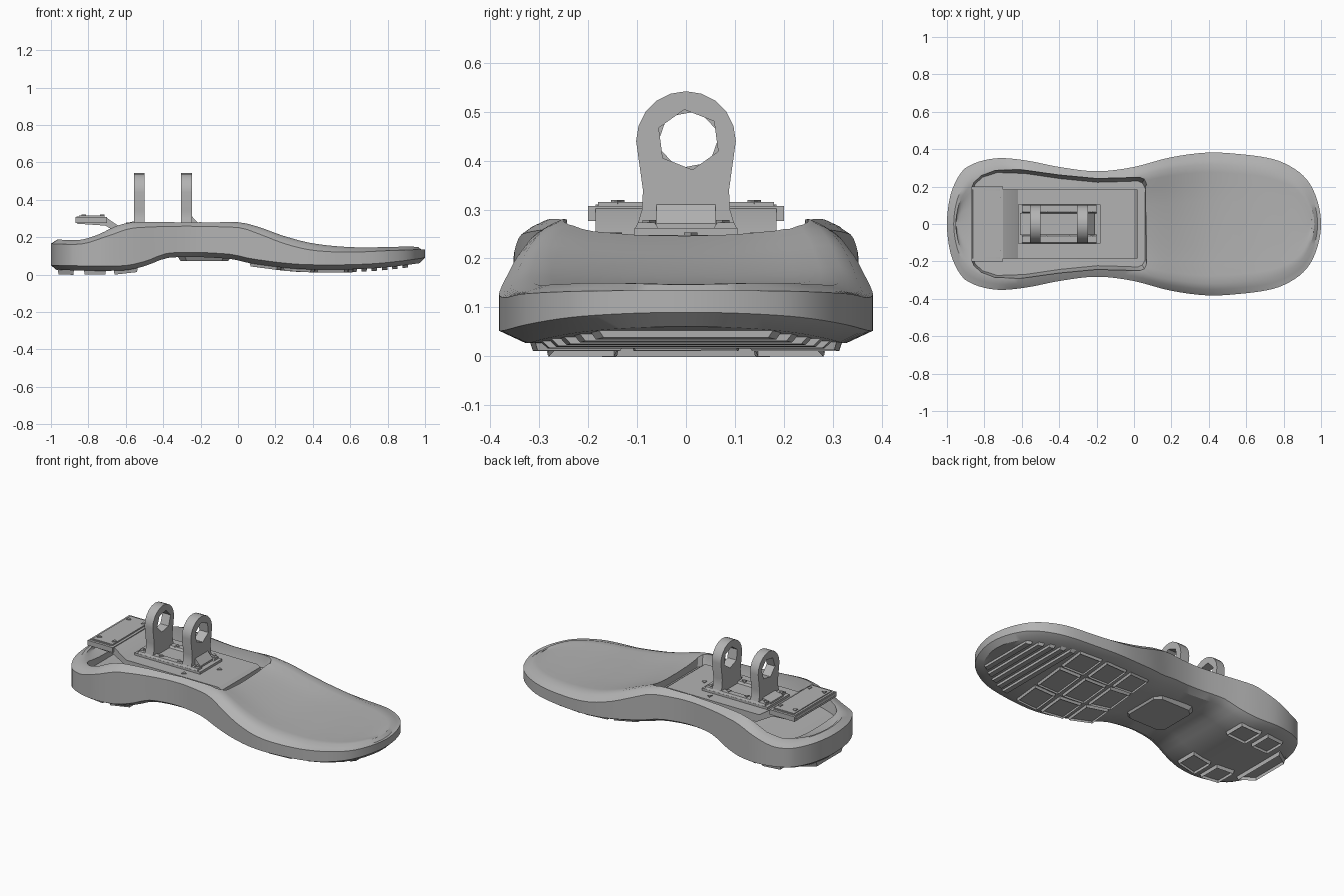
import bpy, bmesh
from math import pi, cos, sin, sqrt
from mathutils import Vector

if "Cube" in bpy.data.objects:
    bpy.data.objects.remove(bpy.data.objects["Cube"])

grey = bpy.data.materials.new("plain_grey")
grey.use_nodes = True
GREY = (0.45, 0.45, 0.45, 1)
grey.diffuse_color = GREY
grey.node_tree.nodes["Principled BSDF"].inputs["Base Color"].default_value = GREY


def curve(table, x):
    """Smooth interpolation through (x, value) pairs."""
    n = len(table)
    x = min(max(x, table[0][0]), table[-1][0])
    i = next(k for k in range(n - 1) if x <= table[k + 1][0])

    def slope(k):
        a, b = table[max(k - 1, 0)], table[min(k + 1, n - 1)]
        return (b[1] - a[1]) / (b[0] - a[0])
    (x0, v0), (x1, v1) = table[i], table[i + 1]
    h = x1 - x0
    t = (x - x0) / h
    return (v0 * (1 + 2 * t) * (1 - t) ** 2 + slope(i) * h * t * (1 - t) ** 2
            + v1 * t * t * (3 - 2 * t) + slope(i + 1) * h * t * t * (t - 1))


# Sole shape: half width, rim height, side crease height, underside height
WIDTH = [(-1, 0), (-.97, .19), (-.9, .3), (-.75, .35), (-.6, .343), (-.4, .305), (-.2, .282),
         (0, .305), (.2, .357), (.4, .382), (.6, .37), (.75, .345), (.85, .3), (.93, .23), (1, 0)]
SQUARED = [(x, w * w) for x, w in WIDTH]
RIM = [(-1, .19), (-.85, .185), (-.75, .213), (-.65, .26), (-.56, .28), (0, .28), (.1, .258),
       (.25, .205), (.4, .167), (.6, .147), (.8, .147), (.92, .15), (1, .143)]
CREASE = [(-1, .165), (-.83, .165), (-.7, .205), (-.55, .25), (0, .252), (.1, .222),
          (.25, .165), (.4, .13), (.6, .12), (.8, .128), (1, .135)]
UNDER = [(-1, .025), (-.62, .022), (-.5, .045), (-.37, .09), (-.05, .085), (.07, .06),
         (.3, .032), (.5, .027), (.7, .032), (.85, .045), (1, .065)]


def width(x):
    return sqrt(max(curve(SQUARED, x), 0))


def finish(name, bm, angle=30):
    bmesh.ops.remove_doubles(bm, verts=bm.verts, dist=0.0003)
    bmesh.ops.recalc_face_normals(bm, faces=bm.faces)
    me = bpy.data.meshes.new(name)
    bm.to_mesh(me)
    bm.free()
    me.materials.append(grey)
    ob = bpy.data.objects.new(name, me)
    bpy.context.collection.objects.link(ob)
    smooth(ob, angle)
    return ob


def smooth(ob, angle):
    bpy.ops.object.select_all(action='DESELECT')
    ob.select_set(True)
    bpy.context.view_layer.objects.active = ob
    bpy.ops.object.shade_smooth_by_angle(angle=angle * pi / 180)


def loft(name, rings, caps=True, angle=30):
    bm = bmesh.new()
    rows = [[bm.verts.new(p) for p in ring] for ring in rings]
    n = len(rows[0])
    for a, b in zip(rows, rows[1:]):
        for j in range(n):
            bm.faces.new((a[j], a[(j + 1) % n], b[(j + 1) % n], b[j]))
    if caps:
        bm.faces.new(rows[0])
        bm.faces.new(rows[-1])
    return finish(name, bm, angle)


def prism(name, pts, axis, lo, hi, angle=30):
    """Extrude a 2D profile along x, y or z."""
    place = {'x': lambda p, d: (d, p[0], p[1]), 'y': lambda p, d: (p[0], d, p[1]),
             'z': lambda p, d: (p[0], p[1], d)}[axis]
    return loft(name, [[place(p, d) for p in pts] for d in (lo, hi)], True, angle)


def box(name, x0, x1, y0, y1, z0, z1):
    return prism(name, [(x0, y0), (x1, y0), (x1, y1), (x0, y1)], 'z', z0, z1)


def cut(ob, cutter, angle=30):
    mod = ob.modifiers.new("cut", 'BOOLEAN')
    mod.operation, mod.solver, mod.object = 'DIFFERENCE', 'EXACT', cutter
    bpy.context.view_layer.update()
    me = bpy.data.meshes.new_from_object(ob.evaluated_get(bpy.context.evaluated_depsgraph_get()))
    ob.modifiers.clear()
    ob.data = me
    bpy.data.objects.remove(cutter)
    smooth(ob, angle)


# Sole body, lofted from heel to toe
def sole_ring(x):
    w = width(x)

    def pt(inset, f, z):
        px = x * (1 - inset * .6)
        return px, w * (1 - inset * 2.8) * f, z(px)
    dish = lambda k: lambda px: curve(RIM, px) - k * (.022 if px < .1 else max(.004, .022 - .04 * (px - .1)))
    under = lambda px: curve(UNDER, px)
    half = [pt(.05, .5, under), pt(.05, 1, under), pt(0, 1, lambda px: under(px) + .025),
            pt(0, 1, lambda px: curve(CREASE, px)), pt(.03, 1, lambda px: curve(RIM, px) - .012),
            pt(.06, 1, lambda px: curve(RIM, px)), pt(.08, .93, dish(.1)),
            pt(.08, .75, dish(.55)), pt(.08, .4, dish(.9))]
    mirrored = [(a, -b, c) for a, b, c in reversed(half)]
    return [pt(.05, 0, under)] + half + [pt(.08, 0, dish(1))] + mirrored


STEPS = 64
sole = loft("sole", [sole_ring(-cos(pi * i / STEPS)) for i in range(STEPS + 1)], False, 32)

# Recess in the rear half, with sloped walls
POCKET = [(-.885, .2), (-.87, .235), (-.83, .27), (-.75, .295), (-.6, .29), (-.4, .262), (-.2, .243),
          (-.05, .247), (.03, .25), (.055, .24), (.07, .215)]
FLOOR = [(-.9, .13), (-.7, .145), (-.45, .205), (.1, .21)]
rings = []
for x, w in POCKET:
    inner = x * .975 - .01 * (x > 0)
    z = curve(FLOOR, x)
    rings.append([(inner, -w + .02, z), (inner, w - .02, z), (x, w, .27), (x, w, .5),
                  (x, -w, .5), (x, -w, .27)])
cut(sole, loft("recess_cutter", rings), 32)

# Mounting plate with a raised heel tab
prism("mounting_plate", [(-.862, .31), (-.725, .31), (-.70, .302), (-.62, .248), (0, .248), (.02, .235),
                         (.02, .2), (-.6, .2), (-.71, .262), (-.86, .272), (-.87, .29)], 'y', -.185, .185, 20)
box("heel_tab_edge", -.868, -.70, -.2, .2, .277, .307)
box("heel_tab_panel", -.85, -.715, -.18, .18, .305, .315)

# Bracket base with side rails and screws
box("bracket_base", -.62, -.18, -.105, .105, .24, .262)
for s in (-1, 1):
    prism("bracket_rail", [(s * .055, .26), (s * .065, .274), (s * .098, .274), (s * .105, .26)], 'x', -.6, -.2)
SCREWS = [(x, s * y, z) for s in (-1, 1) for x, y, z in
          [(-.83, .14, .315), (-.73, .14, .315), (-.59, .075, .274), (-.46, .075, .274), (-.34, .075, .274),
           (-.22, .075, .274), (-.26, .145, .248)]] + [(-.13, .01, .248)]
for x, y, z in SCREWS:
    ring = [(x + .016 * cos(a * pi * 2 / 3), y + .016 * sin(a * pi * 2 / 3)) for a in range(3)]
    prism("screw", ring, 'z', z - .004, z + .005)

# Two upright lugs with faceted pin holes and foot gussets
arch = [(.102 * cos(pi * i / 10), .44 + .102 * sin(pi * i / 10)) for i in range(11)]
side = [(-.088, .34), (-.09, .3), (-.105, .25)]
profile = arch + side + [(-y, z) for y, z in reversed(side)]
for x0, x1, turn in ((-.555, -.5, .2), (-.305, -.245, .65)):
    lug = prism("lug", profile, 'x', x0, x1, 25)
    hole = [(.005 + .066 * cos(turn + pi * i / 3), .443 + .062 * sin(turn + pi * i / 3)) for i in range(6)]
    cut(lug, prism("hole_cutter", hole, 'x', x0 - .1, x1 + .1), 25)
for a, b in ((-.245, -.21), (-.555, -.61)):
    prism("gusset", [(a, .31 if a > -.5 else .285), (a, .25), (b, .25), (b, .272)], 'y', -.06, .06)


# Tread lugs that follow the underside, each with a sunken middle
def tread(name, pts, depth, frame=.022):
    bm = bmesh.new()
    low = [bm.verts.new((x, y, curve(UNDER, x) - depth)) for x, y in pts]
    cx, cy = (sum(p[k] for p in pts) / len(pts) for k in (0, 1))
    high = [bm.verts.new((cx + (x - cx) * 1.1, cy + (y - cy) * 1.1, curve(UNDER, x) + .012)) for x, y in pts]
    n = len(pts)
    for j in range(n):
        k = (j + 1) % n
        bm.faces.new((low[j], low[k], high[k], high[j]))
    face = bm.faces.new(low)
    bm.faces.new(high)
    if frame:
        bmesh.ops.inset_individual(bm, faces=[face], thickness=frame, use_even_offset=True)
        for v in face.verts:
            v.co.z += depth * .8
    finish(name, bm, 20)


def slab(x0, x1, f0, f1, skew=0):
    """Quad between two stations, spanning fractions of the sole width."""
    return [(x + skew * f, width(x) * f) for x, f in ((x0, f0), (x1, f0), (x1, f1), (x0, f1))]


for x0, x1 in ((.1, .24), (.28, .42), (.46, .6)):
    for f0, f1 in ((-.82, -.36), (-.28, .28), (.36, .82)):
        tread("forefoot_tread", slab(x0, x1, f0, f1, .04), .016)
for i in range(5):
    x = .66 + .055 * i
    tread("toe_bar", slab(x, x + .028, -.78 + .03 * i, .78 - .03 * i), .014, 0)
for s in (-1, 1):
    for x0, x1 in ((-.66, -.54), (-.82, -.71)):
        tread("heel_tread", slab(x0, x1, s * .42, s * .8), .021)
tread("heel_tread", slab(-.96, -.88, -.55, .55), .024)

# Chamfered pad under the arch
pad = [(-.33, -.12), (-.29, -.16), (-.07, -.16), (-.03, -.12), (-.03, .12), (-.07, .16), (-.29, .16), (-.33, .12)]
loft("arch_pad", [[(-.18 + (x + .18) * k, y * k, z) for x, y in pad] for k, z in ((1, .11), (.85, .072))])
